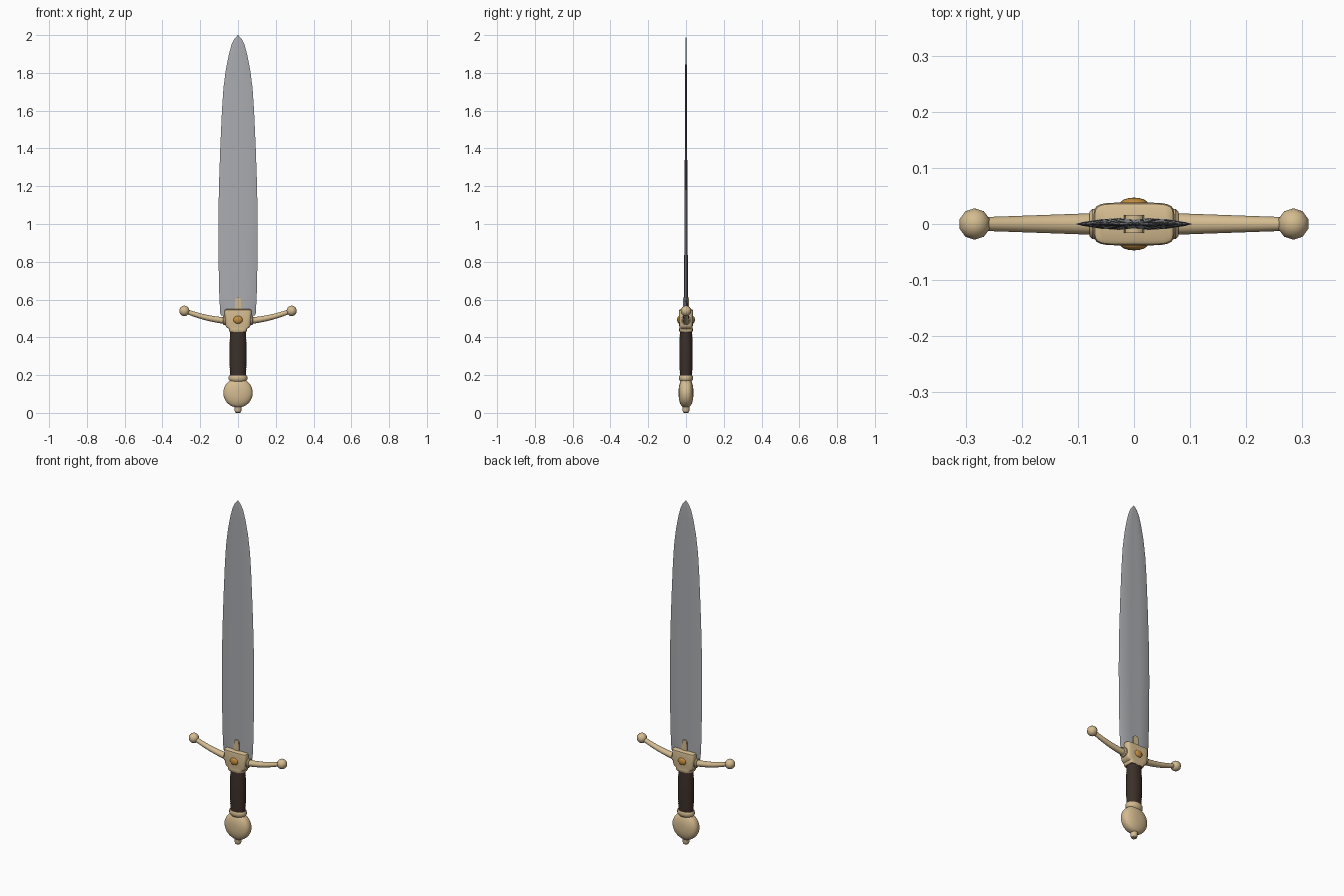
import bpy, bmesh, math
from mathutils import Vector

if "Cube" in bpy.data.objects:
    bpy.data.objects.remove(bpy.data.objects["Cube"])


def material(name, col):
    m = bpy.data.materials.new(name)
    m.diffuse_color = (*col, 1)
    m.use_nodes = True
    m.node_tree.nodes["Principled BSDF"].inputs["Base Color"].default_value = m.diffuse_color
    return m


STEEL = material("steel", (0.40, 0.41, 0.43))
BRASS = material("pale brass", (0.66, 0.50, 0.28))
LEATHER = material("dark leather", (0.045, 0.030, 0.023))
AMBER = material("amber gem", (0.55, 0.27, 0.05))


def finish(name, bm, mat, angle=35):
    bmesh.ops.recalc_face_normals(bm, faces=bm.faces)
    me = bpy.data.meshes.new(name)
    bm.to_mesh(me)
    bm.free()
    me.materials.append(mat)
    ob = bpy.data.objects.new(name, me)
    bpy.context.collection.objects.link(ob)
    bpy.ops.object.select_all(action='DESELECT')
    bpy.context.view_layer.objects.active = ob
    ob.select_set(True)
    bpy.ops.object.shade_smooth_by_angle(angle=math.radians(angle))
    return ob


def skin(name, rings, mat, angle=35):
    """Join closed rings of points and cap both ends."""
    bm = bmesh.new()
    vs = [[bm.verts.new(p) for p in r] for r in rings]
    n = len(vs[0])
    for a, b in zip(vs, vs[1:]):
        for i in range(n):
            j = (i + 1) % n
            bm.faces.new((a[i], a[j], b[j], b[i]))
    bm.faces.new(vs[0])
    bm.faces.new(vs[-1])
    return finish(name, bm, mat, angle)


def oval(z, rx, ry, n=20, power=1.0):
    """Horizontal ring; power below 1 squares the corners."""
    pts = []
    for i in range(n):
        t = 2 * math.pi * (i + 0.5) / n
        c, s = math.cos(t), math.sin(t)
        pts.append((math.copysign(abs(c) ** power, c) * rx,
                    math.copysign(abs(s) ** power, s) * ry, z))
    return pts


def stack(name, prof, mat, n=20, power=1.0):
    return skin(name, [oval(z, rx, ry, n, power) for z, rx, ry in prof], mat)


def ellipsoid(name, loc, size, mat, u=16, v=10):
    bm = bmesh.new()
    bmesh.ops.create_uvsphere(bm, u_segments=u, v_segments=v, radius=1)
    for p in bm.verts:
        p.co = Vector([c * s + l for c, s, l in zip(p.co, size, loc)])
    return finish(name, bm, mat, 60)


# Blade: ground edges and a shallow central fuller
outline = [(0.515, 0.088), (0.525, 0.094), (0.62, 0.099), (0.80, 0.103), (1.0, 0.104),
           (1.2, 0.101), (1.4, 0.094), (1.6, 0.085), (1.72, 0.077), (1.82, 0.064),
           (1.90, 0.048), (1.95, 0.034), (1.98, 0.019), (2.0, 0.001)]
half = [(1, 0), (0.88, 0.004), (0.6, 0.0085), (0.28, 0.0105), (0, 0.008),
        (-0.28, 0.0105), (-0.6, 0.0085), (-0.88, 0.004)]
section = half + [(-x, -y) for x, y in half]
rings = []
for z, w in outline:
    thick = 1.0 if z < 0.6 else max(0.08, 1 - 0.7 * (z - 0.6) / 1.4)
    if z > 1.95:
        thick *= max(0.1, w / 0.034)
    rings.append([(x * w, y * thick, z) for x, y in section])
skin("blade", rings, STEEL, 30)

# Guard block with rounded corners, tapering into the grip
stack("guard_block", [(0.428, 0.043, 0.033), (0.435, 0.047, 0.036), (0.445, 0.048, 0.036),
                      (0.452, 0.060, 0.035), (0.462, 0.066, 0.036), (0.535, 0.072, 0.038),
                      (0.545, 0.070, 0.036), (0.549, 0.064, 0.030)], BRASS, 24, 0.35)

# Central tongues and amber gems on both faces
for tag, s in (("front", -1), ("back", 1)):
    bm = bmesh.new()
    bmesh.ops.create_cone(bm, cap_ends=True, segments=12, radius1=0.018, radius2=0.018, depth=1)
    for p in bm.verts:
        x, y, z = p.co
        lift = 0.055 if y > 0 else 0
        p.co = (x, s * (0.0115 + z * 0.009), 0.537 + y + lift)
    finish("tongue_" + tag, bm, BRASS)
    ellipsoid("gem_" + tag, (0, s * 0.036, 0.493), (0.025, 0.011, 0.021), AMBER)

# Curved cross-guard arms with collars and ball ends
for tag, s in (("left", -1), ("right", 1)):
    arm = []
    for k in range(11):
        t = k / 10
        x = 0.05 + 0.225 * t
        z = 0.487 + 0.015 * t + 0.036 * t * t
        slope = (0.015 + 0.072 * t) / 0.225
        d = Vector((1, 0, slope)).normalized()
        up = Vector((-d.z, 0, d.x))
        ring = []
        for i in range(12):
            a = 2 * math.pi * i / 12
            p = (Vector((x, 0, z)) + up * math.sin(a) * (0.018 - 0.006 * t)
                 + Vector((0, 1, 0)) * math.cos(a) * (0.020 - 0.008 * t))
            ring.append((s * p.x, p.y, p.z))
        arm.append(ring)
    skin("guard_arm_" + tag, arm, BRASS)
    collar = [[(s * x, r * math.cos(2 * math.pi * i / 16), 0.491 + r * math.sin(2 * math.pi * i / 16))
               for i in range(16)] for x, r in ((0.06, 0.027), (0.074, 0.027), (0.079, 0.022))]
    skin("arm_collar_" + tag, collar, BRASS)
    ellipsoid("arm_ball_" + tag, (s * 0.284, 0, 0.54), (0.028,) * 3, BRASS, 10, 8)

# Grip wrapped in leather with fine ridges
grip = []
for k in range(37):
    t = k / 36
    b = 0.003 * math.sin(math.pi * t) + (0.001 if k % 2 else 0)
    grip.append((0.195 + 0.238 * t, 0.042 + b, 0.032 + b))
stack("grip", grip, LEATHER, 20)

# Ring below the grip and neck of the pommel
stack("grip_ring", [(0.160, 0.038, 0.026), (0.172, 0.046, 0.034), (0.178, 0.050, 0.038),
                    (0.192, 0.050, 0.038), (0.199, 0.046, 0.035)], BRASS)

# Disc pommel with domed faces
disc = [(-0.039, 0.016), (-0.037, 0.036), (-0.031, 0.057), (-0.024, 0.069), (-0.017, 0.075),
        (-0.008, 0.078)]
disc += [(-y, r) for y, r in reversed(disc)]
skin("pommel", [[(r * math.cos(2 * math.pi * i / 32), y, 0.106 + r * math.sin(2 * math.pi * i / 32))
                 for i in range(32)] for y, r in disc], BRASS)

# Rivet under the pommel
stack("pommel_rivet", [(0.0, 0.011, 0.011), (0.004, 0.016, 0.016), (0.012, 0.018, 0.018),
                       (0.020, 0.018, 0.018), (0.032, 0.020, 0.020)], BRASS, 12)
